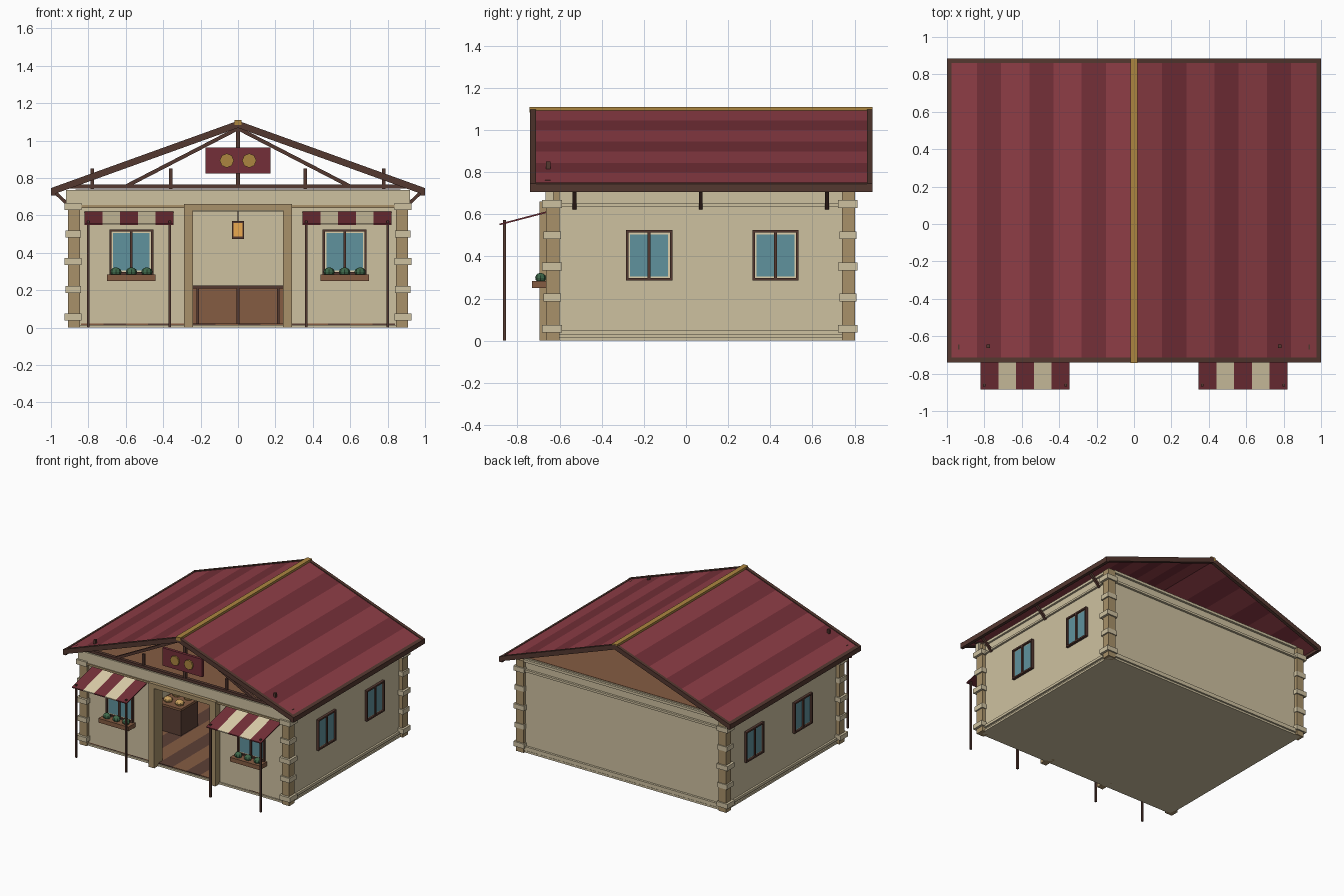
import bpy, bmesh
from math import pi
from mathutils import Vector

if "Cube" in bpy.data.objects:
    bpy.data.objects.remove(bpy.data.objects["Cube"])


def material(name, rgb):
    m = bpy.data.materials.new(name)
    m.diffuse_color = [(c / 255 / 12.92 if c < 11 else ((c / 255 + .055) / 1.055) ** 2.4) for c in rgb] + [1]
    m.use_nodes = True
    m.node_tree.nodes["Principled BSDF"].inputs["Base Color"].default_value = m.diffuse_color
    return m


STONE = material("plaster", (206, 193, 160))
TRIM = material("tan_stone", (168, 145, 106))
DARK = material("dark_timber", (84, 56, 48))
WOOD = material("warm_wood", (133, 92, 66))
PLANK = material("dark_plank", (92, 64, 54))
RED = material("roof_red", (142, 61, 70))
MAROON = material("roof_maroon", (116, 47, 56))
GOLD = material("gold", (172, 134, 64))
CREAM = material("cream", (222, 208, 172))
GLASS = material("glass", (96, 146, 157))
GLOW = material("lamp_glow", (235, 170, 80))
GREEN = material("leaves", (62, 104, 74))
BREAD = material("bread", (200, 160, 95))


def finish(name, bm, mat):
    bmesh.ops.recalc_face_normals(bm, faces=bm.faces)
    me = bpy.data.meshes.new(name)
    bm.to_mesh(me)
    bm.free()
    me.materials.append(mat)
    ob = bpy.data.objects.new(name, me)
    bpy.context.collection.objects.link(ob)
    return ob


def box(name, x, y, z, mat):
    """Box from (min, max) ranges."""
    bm = bmesh.new()
    bmesh.ops.create_cube(bm, size=1)
    for v in bm.verts:
        v.co = [r[0] if c < 0 else r[1] for c, r in zip(v.co, (x, y, z))]
    return finish(name, bm, mat)


def prism(name, pts, a, b, mat, axis="y"):
    """Extrude a flat profile from a to b; profile is xz (axis y) or yz (axis x)."""
    place = (lambda p, t: (p[0], t, p[1])) if axis == "y" else (lambda p, t: (t, p[0], p[1]))
    bm = bmesh.new()
    f = bm.faces.new([bm.verts.new(place(p, a)) for p in pts])
    ext = bmesh.ops.extrude_face_region(bm, geom=[f])["geom"]
    shift = Vector(place((0, 0), b - a))
    bmesh.ops.translate(bm, vec=shift, verts=[g for g in ext if isinstance(g, bmesh.types.BMVert)])
    return finish(name, bm, mat)


def bar(name, p, q, w, y0, y1, mat):
    """Slanted beam in the xz plane, w thick."""
    p, q = Vector(p), Vector(q)
    n = Vector((p.y - q.y, q.x - p.x)).normalized() * w / 2
    return prism(name, [p + n, q + n, q - n, p - n], y0, y1, mat)


def blob(name, loc, scale, mat):
    bpy.ops.mesh.primitive_uv_sphere_add(segments=8, ring_count=6, radius=1, location=loc)
    ob = bpy.context.object
    ob.name, ob.scale = name, scale
    ob.data.materials.append(mat)


def span(s, a, b):
    return tuple(sorted((s * a, s * b)))


# floor and ceiling
box("base_slab", (-.89, .89), (-.65, .79), (0, .015), STONE)
for i in range(14):
    x = -.84 + i * .12
    box("floor_plank", (x, x + .12), (-.64, .74), (.012, .022), PLANK if i % 2 else WOOD)
box("ceiling", (-.87, .87), (-.63, .77), (.715, .738), WOOD)

# back and door walls
box("back_wall", (-.88, .88), (.74, .78), (0, .735), STONE)
box("wall_over_door", (-.25, .25), (-.64, -.6), (.62, .735), STONE)
box("door_lintel", (-.29, .29), (-.695, -.6), (.625, .66), TRIM)
for z0, z1 in ((.02, .05), (.635, .652), (.71, .73)):
    box("back_band", (-.85, .85), (.77, .797), (z0, z1), STONE)
box("front_frieze", (-.92, .92), (-.668, -.63), (.655, .735), STONE)
box("front_frieze_rail", (-.92, .92), (-.675, -.63), (.64, .655), TRIM)


def window(c, s=None, w=.235, z=(.285, .525)):
    """Framed window on the front (s None, centre x) or on side s (centre y)."""
    def part(name, a, b, z0, z1, depth, mat):
        if s is None:
            box(name, (c + a, c + b), (-.64 - depth, -.63), (z0, z1), mat)
        else:
            box(name, span(s, .87, .88 + depth), (c + a, c + b), (z0, z1), mat)
    h = w / 2
    part("window_surround", -h + .005, h - .005, z[0] + .005, z[1] - .005, .006, CREAM)
    part("window_glass", -h + .02, h - .02, z[0] + .02, z[1] - .02, .01, GLASS)
    for a, b in ((-h, -h + .012), (-.007, .007), (h - .012, h)):
        part("window_upright", a, b, z[0], z[1], .02, DARK)
    for zz in (z[0], z[1] - .012):
        part("window_rail", -h, h, zz, zz + .012, .02, DARK)


for s in (-1, 1):
    # walls, door jambs and bands
    box("side_wall", span(s, .84, .88), (-.64, .78), (0, .735), STONE)
    box("front_wall", span(s, .25, .88), (-.64, -.6), (0, .735), STONE)
    box("door_jamb", span(s, .24, .29), (-.695, -.59), (0, .66), TRIM)
    for z0, z1 in ((.03, .05), (.637, .652), (.71, .73)):
        box("side_band", span(s, .87, .895), (-.61, .75), (z0, z1), STONE)

    # corner columns with stone blocks
    for y0, y1 in ((-.665, -.6), (.74, .803)):
        box("corner_column", span(s, .845, .91), (y0, y1), (0, .72), TRIM)
        for i in range(5):
            d = .018 if i % 2 == 0 else .011
            z = .038 + i * .148
            box("corner_block", span(s, .845 - d / 2, .91 + d), (y0 - d, y1 + d * .6), (z, z + .037), STONE)

    # windows, flower boxes
    window(s * .57)
    window(-.175, s, .22)
    window(.425, s, .22)
    box("flower_box", span(s, .44, .70), (-.73, -.64), (.25, .283), WOOD)
    for x in (.487, .57, .653):
        blob("flower_bush", (s * x, -.69, .298), (.03, .026, .024), GREEN)

    # striped awning on poles
    for i in range(5):
        x = .345 + i * .095
        prism("awning_stripe", [(-.64, .612), (-.885, .548), (-.885, .556), (-.64, .62)],
              *span(s, x, x + .095), CREAM if i % 2 else MAROON, "x")
    for x in (.365, .8):
        box("awning_pole", span(s, x - .007, x + .007), (-.868, -.854), (0, .572), DARK)

    # roof slope in strips, fascia, rakes
    edges = [0, .15, .28, .43, .56, .71, .84, .985]
    top = lambda x: 1.1 - .36 * x
    for i in range(7):
        a, b = edges[i], edges[i + 1]
        prism("roof_strip", [(s * a, top(a)), (s * b, top(b)), (s * b, top(b) - .022), (s * a, top(a) - .022)],
              -.73, .875, MAROON if i % 2 else RED)
    for y0, y1 in ((-.74, -.713), (.86, .885)):
        prism("rake_board", [(0, 1.106), (s, .746), (s, .708), (0, 1.068)], y0, y1, DARK)
    prism("eave_fascia", [(s * .975, .752), (s, .744), (s, .706), (s * .975, .706)], -.74, .885, DARK)
    for y in (-.53, .07, .67):
        bar("eave_bracket", (s * .88, .63), (s * .98, .725), .018, y - .009, y + .009, DARK)

    # front truss struts
    bar("truss_brace", (s * .6, .755), (0, 1.065), .02, -.668, -.644, DARK)
    for x in (.36, .78):
        box("truss_post", span(s, x - .009, x + .009), (-.664, -.644), (.74, .85), DARK)

    # display tables with loaves
    box("display_table", span(s, .37, .56), (-.18, .03), (.015, .22), PLANK)
    box("display_top", span(s, .36, .57), (-.19, .04), (.22, .238), WOOD)
    for x in (.415, .515):
        for y in (-.13, -.02):
            blob("loaf", (s * x, y, .252), (.036, .032, .024), BREAD)

# ridge and truss centre
box("ridge_cap", (-.02, .02), (-.742, .885), (1.083, 1.11), GOLD)
box("truss_chord", (-.94, .94), (-.67, -.644), (.743, .764), DARK)
box("king_post", (-.011, .011), (-.668, -.644), (.75, 1.085), DARK)

# hanging sign with two discs
box("sign_board", (-.173, .173), (-.69, -.668), (.823, .962), MAROON)
for x in (-.06, .06):
    bpy.ops.mesh.primitive_cylinder_add(vertices=8, radius=.038, depth=.014,
                                        location=(x, -.695, .893), rotation=(pi / 2, 0, 0))
    bpy.context.object.name = "sign_disc"
    bpy.context.object.data.materials.append(GOLD)

# rear counter
box("counter_body", (-.49, .49), (.38, .58), (.015, .21), WOOD)
box("counter_top", (-.51, .51), (.36, .59), (.21, .226), DARK)
for i in range(-2, 3):
    box("counter_batten", (i * .215 - .007, i * .215 + .007), (.368, .38), (.015, .21), DARK)

# hanging lantern
box("lantern_cord", (-.003, .003), (-.003, .003), (.57, .72), DARK)
box("lantern_glow", (-.024, .024), (-.024, .024), (.485, .56), GLOW)
for z in (.475, .56):
    box("lantern_cap", (-.031, .031), (-.031, .031), (z, z + .011), DARK)
for x in (-.027, .027):
    for y in (-.027, .027):
        box("lantern_corner", (x - .004, x + .004), (y - .004, y + .004), (.48, .565), DARK)
